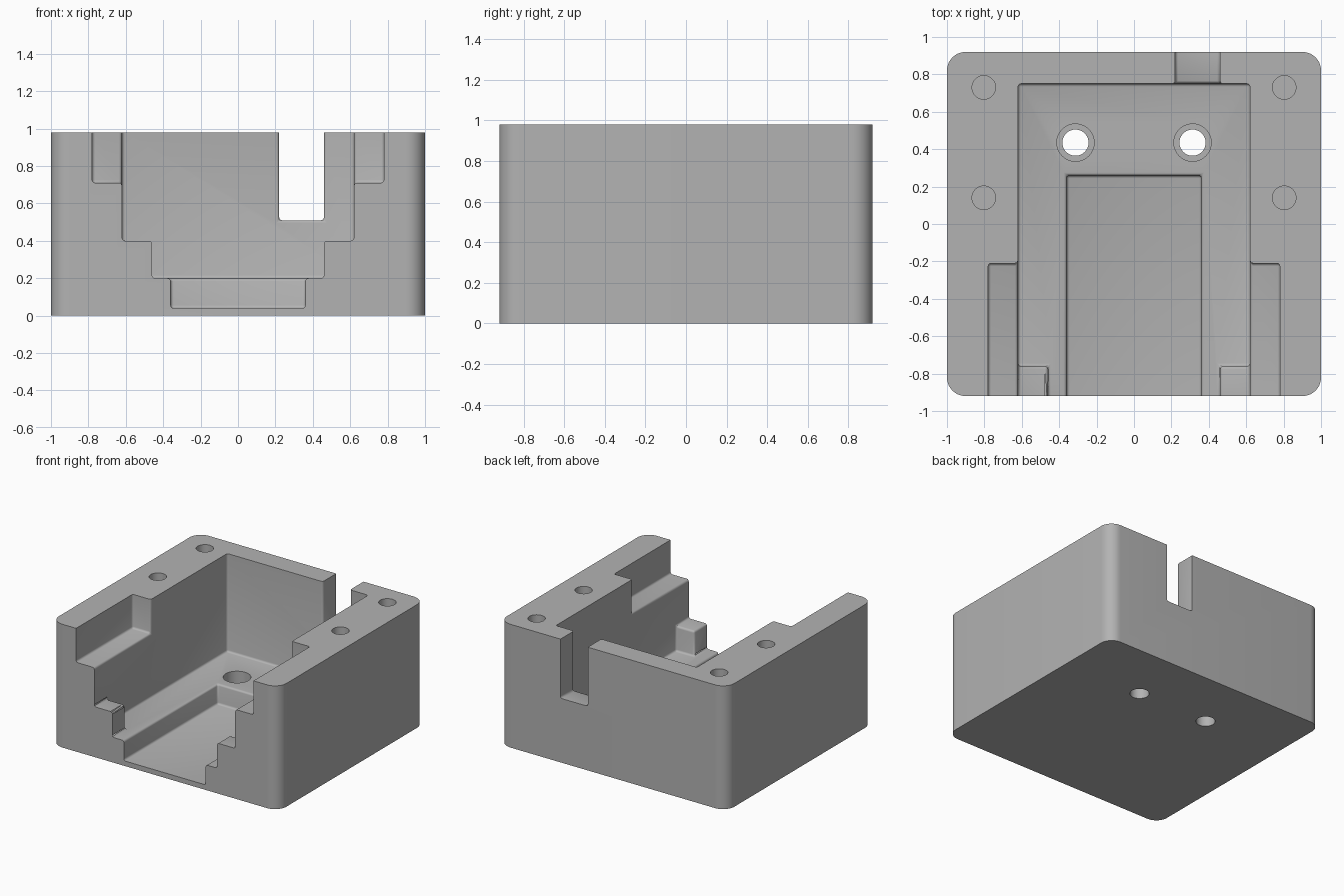
import bpy, bmesh, math
from mathutils import Vector

cube = bpy.data.objects.get("Cube")
if cube:
    bpy.data.objects.remove(cube, do_unlink=True)

grey = bpy.data.materials.new("plain grey")
grey.use_nodes = True
COLOUR = (0.45, 0.45, 0.45, 1)
grey.diffuse_color = COLOUR
grey.node_tree.nodes["Principled BSDF"].inputs["Base Color"].default_value = COLOUR


def make_object(name, bm):
    bmesh.ops.recalc_face_normals(bm, faces=bm.faces[:])
    mesh = bpy.data.meshes.new(name)
    bm.to_mesh(mesh)
    bm.free()
    mesh.materials.append(grey)
    obj = bpy.data.objects.new(name, mesh)
    bpy.context.collection.objects.link(obj)
    return obj


def bevel(bm, edges, radius, segments):
    bmesh.ops.bevel(bm, geom=edges, offset=radius, segments=segments,
                    profile=0.5, affect='EDGES', clamp_overlap=True)


def joined_boxes(boxes):
    """One clean shell around a set of touching or overlapping boxes."""
    cuts = [sorted({b[a][k] for b in boxes for k in (0, 1)}) for a in range(3)]

    def inside(cell):
        if any(i < 0 or i >= len(c) - 1 for i, c in zip(cell, cuts)):
            return False
        mid = [(c[i] + c[i + 1]) / 2 for i, c in zip(cell, cuts)]
        return any(all(b[a][0] < mid[a] < b[a][1] for a in range(3)) for b in boxes)

    bm = bmesh.new()
    cells = [(i, j, k) for i in range(len(cuts[0]) - 1)
             for j in range(len(cuts[1]) - 1) for k in range(len(cuts[2]) - 1)]
    for cell in filter(inside, cells):
        for axis in range(3):
            for side in (0, 1):
                beside = list(cell)
                beside[axis] += 2 * side - 1
                if inside(beside):
                    continue
                u, v = (axis + 1) % 3, (axis + 2) % 3
                corners = []
                for du, dv in ((0, 0), (1, 0), (1, 1), (0, 1)):
                    p = Vector()
                    p[axis] = cuts[axis][cell[axis] + side]
                    p[u] = cuts[u][cell[u] + du]
                    p[v] = cuts[v][cell[v] + dv]
                    corners.append(bm.verts.new(p))
                bm.faces.new(corners if side else corners[::-1])
    bmesh.ops.remove_doubles(bm, verts=bm.verts[:], dist=1e-5)
    bmesh.ops.dissolve_limit(bm, angle_limit=0.02, verts=bm.verts[:], edges=bm.edges[:])
    return bm


def cylinder(name, x, y, bottom, top, radius):
    bm = bmesh.new()
    bmesh.ops.create_cone(bm, cap_ends=True, segments=40, radius1=radius,
                          radius2=radius, depth=top - bottom)
    bmesh.ops.translate(bm, verts=bm.verts[:], vec=(x, y, (bottom + top) / 2))
    return make_object(name, bm)


# Block with rounded upright corners
W, D, H = 1.0, 0.92, 0.98
bm = joined_boxes([((-W, W), (-D, D), (0, H))])
bevel(bm, [e for e in bm.edges if abs(e.verts[0].co.z - e.verts[1].co.z) > 0.5], 0.1, 10)
body = make_object("housing_block", bm)

# Stepped pocket, open at the front and top, with softened edges
FRONT, TOP = -1.3, 1.4
pocket = joined_boxes([
    ((-0.62, 0.62), (FRONT, 0.75), (0.4, TOP)),     # main cavity
    ((-0.62, 0.62), (-0.76, 0.75), (0.2, TOP)),     # cavity floor behind the posts
    ((-0.46, 0.46), (FRONT, 0.75), (0.2, TOP)),     # gap between the posts
    ((-0.36, 0.36), (FRONT, 0.26), (0.04, TOP)),    # floor channel
    ((-0.78, 0.78), (FRONT, -0.21), (0.71, TOP)),   # side ledges
    ((0.22, 0.46), (0.5, 1.3), (0.51, TOP)),        # rear slot
])
bevel(pocket, pocket.edges[:], 0.016, 3)
cutters = [make_object("pocket_cutter", pocket)]

# Blind holes in the rim, counterbored through holes in the floor
for s in (-1, 1):
    for y in (0.14, 0.73):
        cutters.append(cylinder("rim_hole_cutter", s * 0.803, y, 0.5, 1.2, 0.063))
    cutters.append(cylinder("through_hole_cutter", s * 0.313, 0.435, -0.2, 0.5, 0.07))
    cutters.append(cylinder("counterbore_cutter", s * 0.313, 0.435, 0.1, 0.5, 0.1))

bpy.context.view_layer.objects.active = body
for cutter in cutters:
    cutter.hide_render = True
    mod = body.modifiers.new("cut", 'BOOLEAN')
    mod.operation = 'DIFFERENCE'
    mod.solver = 'EXACT'
    mod.object = cutter
    bpy.ops.object.modifier_apply(modifier=mod.name)
    bpy.data.objects.remove(cutter, do_unlink=True)

for obj in bpy.context.selected_objects:
    obj.select_set(False)
body.select_set(True)
bpy.ops.object.shade_smooth_by_angle(angle=math.radians(35))
